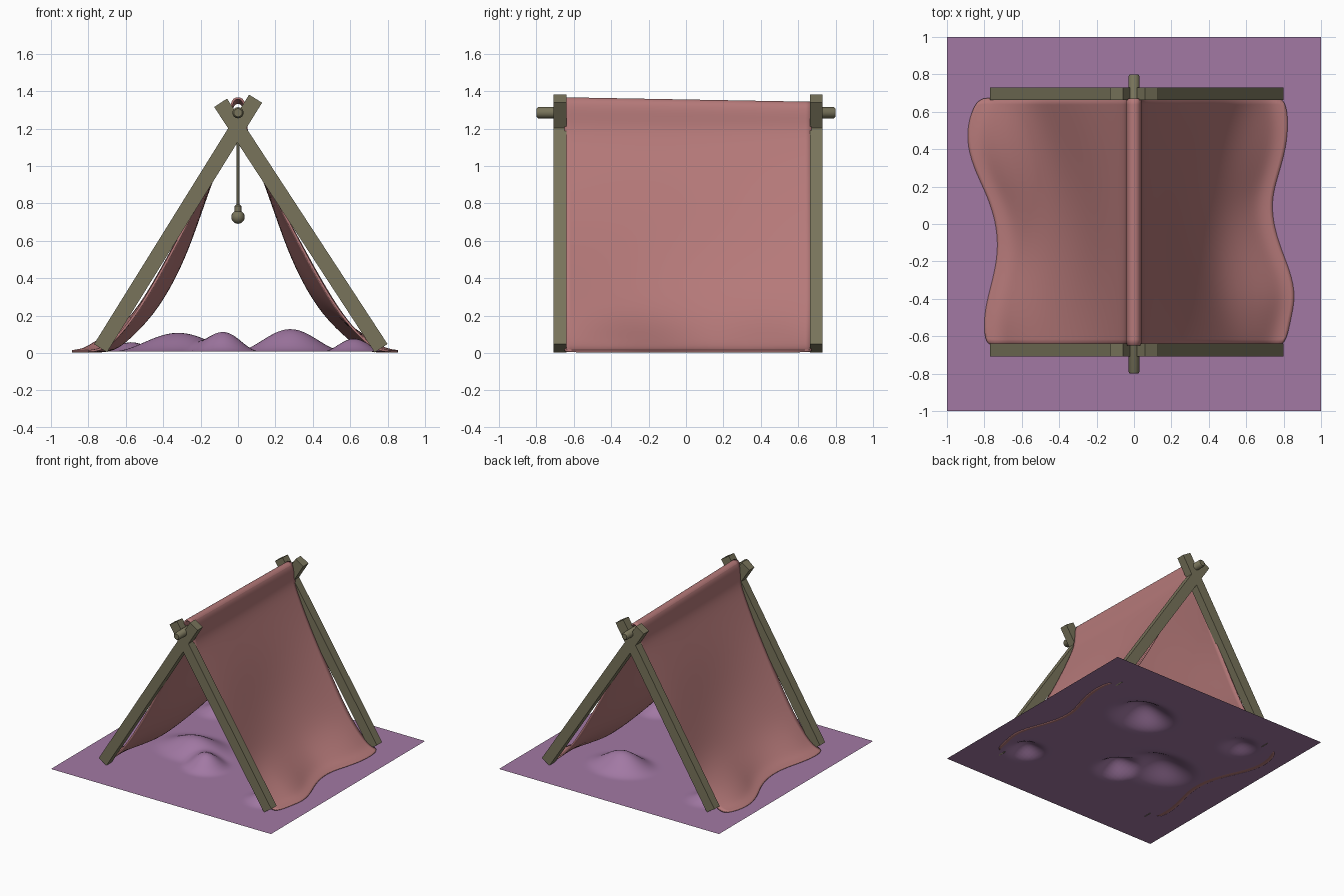
import bpy, bmesh, math
from mathutils import Vector

cube = bpy.data.objects.get("Cube")
if cube:
    bpy.data.objects.remove(cube, do_unlink=True)


def material(name, rgb):
    m = bpy.data.materials.new(name)
    m.use_nodes = True
    m.diffuse_color = (*rgb, 1)
    m.node_tree.nodes["Principled BSDF"].inputs["Base Color"].default_value = (*rgb, 1)
    return m


WOOD = material("olive wood", (0.19, 0.175, 0.105))
CLOTH = material("dusty pink cloth", (0.46, 0.19, 0.19))
RUG = material("mauve blanket", (0.36, 0.19, 0.37))


def add_mesh(name, bm, mat, smooth=True):
    bmesh.ops.recalc_face_normals(bm, faces=bm.faces)
    me = bpy.data.meshes.new(name)
    bm.to_mesh(me)
    bm.free()
    me.materials.append(mat)
    ob = bpy.data.objects.new(name, me)
    bpy.context.collection.objects.link(ob)
    if smooth:
        bpy.ops.object.select_all(action='DESELECT')
        ob.select_set(True)
        bpy.context.view_layer.objects.active = ob
        bpy.ops.object.shade_smooth_by_angle(angle=math.radians(40))
    return ob


def grid_mesh(rows):
    """Quad sheet from a list of equally long point rows."""
    bm = bmesh.new()
    vs = [[bm.verts.new(p) for p in row] for row in rows]
    for a, b in zip(vs, vs[1:]):
        for i in range(len(a) - 1):
            bm.faces.new((a[i], a[i + 1], b[i + 1], b[i]))
    return bm


def lathe(name, profile, mat, segments=16):
    """Turn (radius, z) points about the z axis."""
    rows = [[(r * math.cos(t), r * math.sin(t), z) for r, z in profile]
            for t in (math.tau * i / segments for i in range(segments + 1))]
    bm = grid_mesh(rows)
    bmesh.ops.remove_doubles(bm, verts=bm.verts, dist=0.0001)
    return add_mesh(name, bm, mat)


# Crossed legs at both ends
def leg(name, foot, top, y):
    foot, top = Vector((foot[0], y, foot[1])), Vector((top[0], y, top[1]))
    along = (top - foot).normalized()
    side = Vector((along.z, 0, -along.x)) * 0.041
    depth = Vector((0, 0.034, 0))
    bm = bmesh.new()
    ends = [[bm.verts.new(c + side * s + depth * d)
             for s, d in ((-1, -1), (1, -1), (1, 1), (-1, 1))] for c in (foot, top)]
    for ring in ends:
        bm.faces.new(ring)
    for i in range(4):
        j = (i + 1) % 4
        bm.faces.new((ends[0][i], ends[0][j], ends[1][j], ends[1][i]))
    add_mesh(name, bm, WOOD, smooth=False)


for end, y in (("front", -0.674), ("back", 0.696)):
    leg(end + "_right_leg", (-0.735, 0.026), (0.094, 1.36), y)
    leg(end + "_left_leg", (0.765, 0.026), (-0.093, 1.338), y)

# Ridge pole with softened ends
pole = lathe("ridge_pole", [(0, -0.8), (0.022, -0.8), (0.03, -0.79),
                            (0.03, 0.79), (0.022, 0.8), (0, 0.8)], WOOD)
pole.rotation_euler.x = math.pi / 2
pole.location.z = 1.285

# Hanging lamp: cord, socket and bulb
lathe("lamp_cord", [(0, 0.78), (0.007, 0.78), (0.007, 1.27), (0, 1.27)], WOOD, 10)
lathe("lamp_socket", [(0, 0.745), (0.018, 0.745), (0.018, 0.785), (0.009, 0.795), (0, 0.795)], WOOD)
lathe("lamp_bulb", [(0.036 * math.sin(math.pi * i / 10), 0.727 - 0.036 * math.cos(math.pi * i / 10))
                    for i in range(11)], WOOD)

# Draped cloth: height, x at the ends, x where it sags
DRAPE = [(1.345, 0.027, 0.027), (1.29, 0.04, 0.04), (1.2, 0.04, 0.036), (1.1, 0.08, 0.07),
         (0.87, 0.19, 0.16), (0.6, 0.36, 0.25), (0.4, 0.48, 0.335), (0.2, 0.6, 0.455)]
HEM_RIGHT = [0.795, 0.805, 0.78, 0.743, 0.725, 0.738, 0.78, 0.845, 0.89, 0.89, 0.84]
HEM_LEFT = [0.81, 0.835, 0.865, 0.835, 0.78, 0.742, 0.735, 0.775, 0.812, 0.825, 0.81]


def half_section(y, hem, sign):
    sag = 0.3 + 0.7 * math.cos(math.pi * y / 1.36)
    pts = []
    for z, outer, inner in DRAPE:
        tilt = -0.018 * y if z > 1.25 else 0
        pts.append((sign * (outer + (inner - outer) * sag), y, z + tilt))
    for back, z in ((0.14, 0.07), (0.07, 0.018), (0, 0.01)):
        pts.append((sign * (hem - back), y, z))
    return pts


rows = []
for i, (hr, hl) in enumerate(zip(HEM_RIGHT, HEM_LEFT)):
    y = -0.65 + 1.322 * i / 10
    ridge = [(0, y, 1.352 - 0.018 * y)]
    rows.append(half_section(y, hr, -1)[::-1] + ridge + half_section(y, hl, 1))
cloth = add_mesh("tent_cloth", grid_mesh(rows), CLOTH)
sub = cloth.modifiers.new("soften", 'SUBSURF')
sub.levels = sub.render_levels = 2
thick = cloth.modifiers.new("thickness", 'SOLIDIFY')
thick.thickness = 0.012
thick.offset = 0

# Blanket with soft heaps: x, y, radius x, radius y, height
HEAPS = [(0.28, 0.43, 0.3, 0.24, 0.12), (0.62, -0.53, 0.17, 0.17, 0.07),
         (-0.08, -0.3, 0.2, 0.19, 0.105), (-0.32, -0.1, 0.36, 0.27, 0.1),
         (-0.57, 0.55, 0.17, 0.17, 0.05)]


def blanket_height(x, y):
    z = 0.008
    for cx, cy, rx, ry, h in HEAPS:
        d = math.hypot((x - cx) / rx, (y - cy) / ry)
        if d < 1:
            z += h * math.cos(d * math.pi / 2) ** 2
    return z


N = 80
steps = [-1 + 2 * i / N for i in range(N + 1)]
blanket = grid_mesh([[(x, y, blanket_height(x, y)) for x in steps] for y in steps])
add_mesh("floor_blanket", blanket, RUG)
